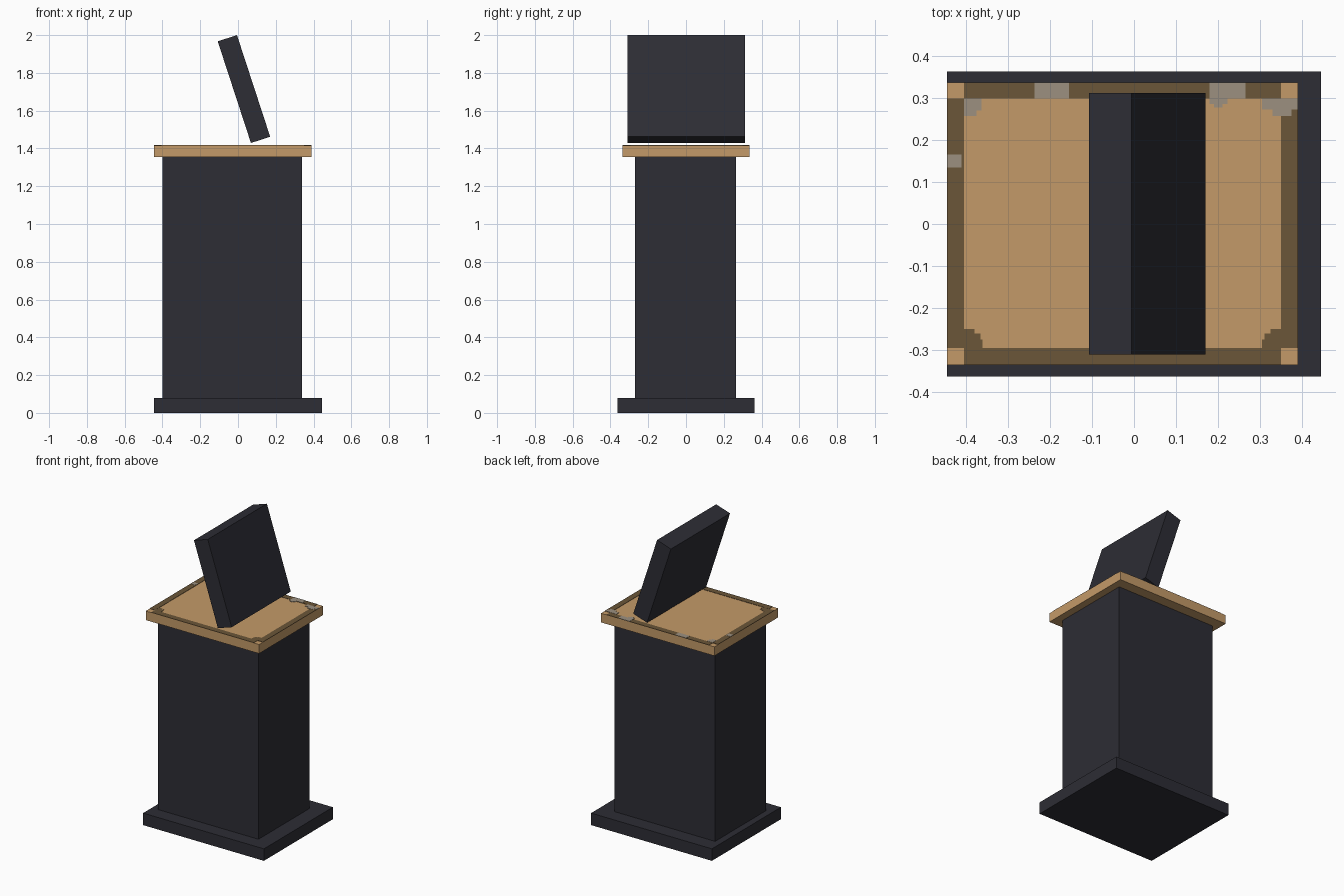
import bpy, bmesh, math
from mathutils import Matrix, Vector


def material(name, rgb):
    m = bpy.data.materials.new(name)
    m.diffuse_color = (*rgb, 1)
    return m


CHARCOAL = material("charcoal", (0.026, 0.026, 0.035))
WOOD = material("light_wood", (0.552, 0.323, 0.138))
BROWN = material("dark_brown", (0.147, 0.093, 0.040))
GREY = material("warm_grey", (0.332, 0.279, 0.216))


def boxes(name, mat, spans):
    """One object made of boxes, each (x0, x1, y0, y1, z0, z1)."""
    bm = bmesh.new()
    for x0, x1, y0, y1, z0, z1 in spans:
        mid = Vector((x0 + x1, y0 + y1, z0 + z1)) / 2
        bmesh.ops.create_cube(bm, size=1, matrix=Matrix.Translation(mid)
                              @ Matrix.Diagonal((x1 - x0, y1 - y0, z1 - z0, 1)))
    me = bpy.data.meshes.new(name)
    bm.to_mesh(me)
    bm.free()
    me.materials.append(mat)
    ob = bpy.data.objects.new(name, me)
    bpy.context.collection.objects.link(ob)
    return ob


# Plinth, cabinet and tabletop
boxes("base", CHARCOAL, [(-0.445, 0.445, -0.363, 0.363, 0, 0.08)])
boxes("cabinet", CHARCOAL, [(-0.40, 0.34, -0.27, 0.265, 0.08, 1.355)])
TOP = 1.415
boxes("tabletop", WOOD, [(-0.445, 0.39, -0.335, 0.337, 1.355, TOP)])


def plates(name, mat, rects, thick):
    boxes(name, mat, [(*r, TOP - 0.001, TOP + thick) for r in rects])


# Dark border strips, leaving the four corners as bare wood
plates("border", BROWN, [
    (-0.445, -0.405, -0.295, 0.298), (0.35, 0.39, -0.295, 0.298),
    (-0.405, 0.35, -0.335, -0.295), (-0.405, 0.35, 0.298, 0.337)], 0.002)

# Stepped dark inner corners at the front
steps = [(0.045, 0.02), (0.04, 0.035), (0.025, 0.045)]
plates("border_corners", BROWN,
       [(-0.405, -0.405 + w, -0.295, -0.295 + h) for w, h in steps]
       + [(0.35 - w, 0.35, -0.295, -0.295 + h) for w, h in steps], 0.0015)

# Worn grey patches
plates("worn_patches", GREY, [
    (-0.237, -0.155, 0.298, 0.337), (0.18, 0.265, 0.298, 0.337),
    (0.18, 0.222, 0.285, 0.298), (0.19, 0.21, 0.277, 0.285),
    (-0.405, -0.363, 0.27, 0.298), (-0.405, -0.375, 0.257, 0.27),
    (0.305, 0.39, 0.272, 0.298), (0.33, 0.375, 0.257, 0.272),
    (-0.445, -0.41, 0.135, 0.165)], 0.003)

# Tilted screen floating above the tabletop
screen = boxes("screen", CHARCOAL, [(-0.0535, 0.0535, -0.31, 0.312, -0.283, 0.283)])
screen.location = (0.0315, 0, 1.7145)
screen.rotation_euler = (0, math.radians(-18.1), 0)
